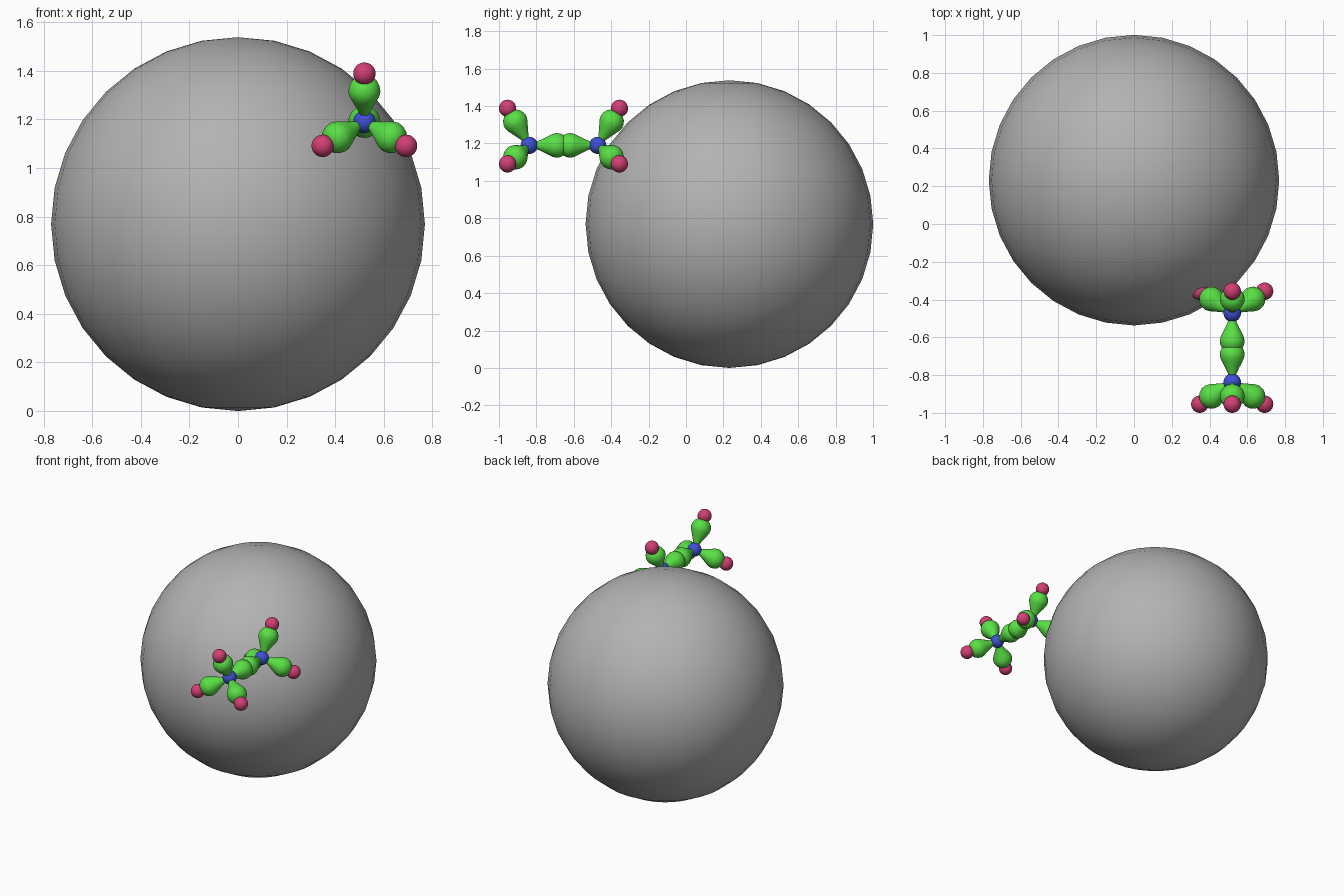
import bpy, bmesh, math
from mathutils import Vector, Matrix

if "Cube" in bpy.data.objects:
    bpy.data.objects.remove(bpy.data.objects["Cube"])


def material(name, rgb):
    m = bpy.data.materials.new(name)
    m.diffuse_color = (*rgb, 1)
    m.use_nodes = True
    m.node_tree.nodes["Principled BSDF"].inputs["Base Color"].default_value = m.diffuse_color
    return m


GREY = material("grey", (0.45, 0.45, 0.45))
BLUE = material("blue", (0.05, 0.08, 0.68))
GREEN = material("green", (0.10, 0.74, 0.06))
PINK = material("pink", (0.64, 0.05, 0.18))


def finish(bm, name, mat):
    bmesh.ops.recalc_face_normals(bm, faces=bm.faces[:])
    for f in bm.faces:
        f.smooth = True
    me = bpy.data.meshes.new(name)
    bm.to_mesh(me)
    bm.free()
    me.materials.append(mat)
    ob = bpy.data.objects.new(name, me)
    bpy.context.collection.objects.link(ob)
    return ob


def ball(name, centre, radius, mat):
    bm = bmesh.new()
    bmesh.ops.create_uvsphere(bm, u_segments=32, v_segments=16, radius=radius)
    ob = finish(bm, name, mat)
    ob.location = centre


# Teardrop profile: (distance from the atom centre, radius)
LOBE = [(0, 0), (0.042, 0.021), (0.075, 0.036), (0.10, 0.049), (0.125, 0.061),
        (0.145, 0.066), (0.165, 0.063), (0.185, 0.054), (0.20, 0.038), (0.21, 0)]


def lobe(name, start, direction):
    bm = bmesh.new()
    verts = [bm.verts.new((r, 0, t)) for t, r in LOBE]
    edges = [bm.edges.new(p) for p in zip(verts, verts[1:])]
    bmesh.ops.spin(bm, geom=verts + edges, cent=(0, 0, 0), axis=(0, 0, 1),
                   angle=math.tau, steps=32, use_duplicate=False)
    bmesh.ops.remove_doubles(bm, verts=bm.verts[:], dist=1e-5)
    ob = finish(bm, name, GREEN)
    turn = direction.to_track_quat('Z', 'Y').to_matrix().to_4x4()
    ob.matrix_world = Matrix.Translation(start) @ turn


# Large sphere
ball("large_sphere", (0, 0.232, 0.769), 0.769, GREY)

# Two mirrored centres, each with an inner lobe and three outer arms
for side, label in ((-1, "front"), (1, "rear")):
    c = Vector((0.52, -0.655 + side * 0.183, 1.19))
    ball(label + "_core", c, 0.046, BLUE)
    lobe(label + "_link_lobe", c, Vector((0, -side, 0)))
    for i in range(3):
        a = math.radians(90 + 120 * i)
        arm = Vector((0.198 * math.cos(a), side * 0.116, 0.198 * math.sin(a)))
        lobe(f"{label}_arm_lobe_{i + 1}", c, arm)
        ball(f"{label}_tip_ball_{i + 1}", c + arm, 0.046, PINK)
